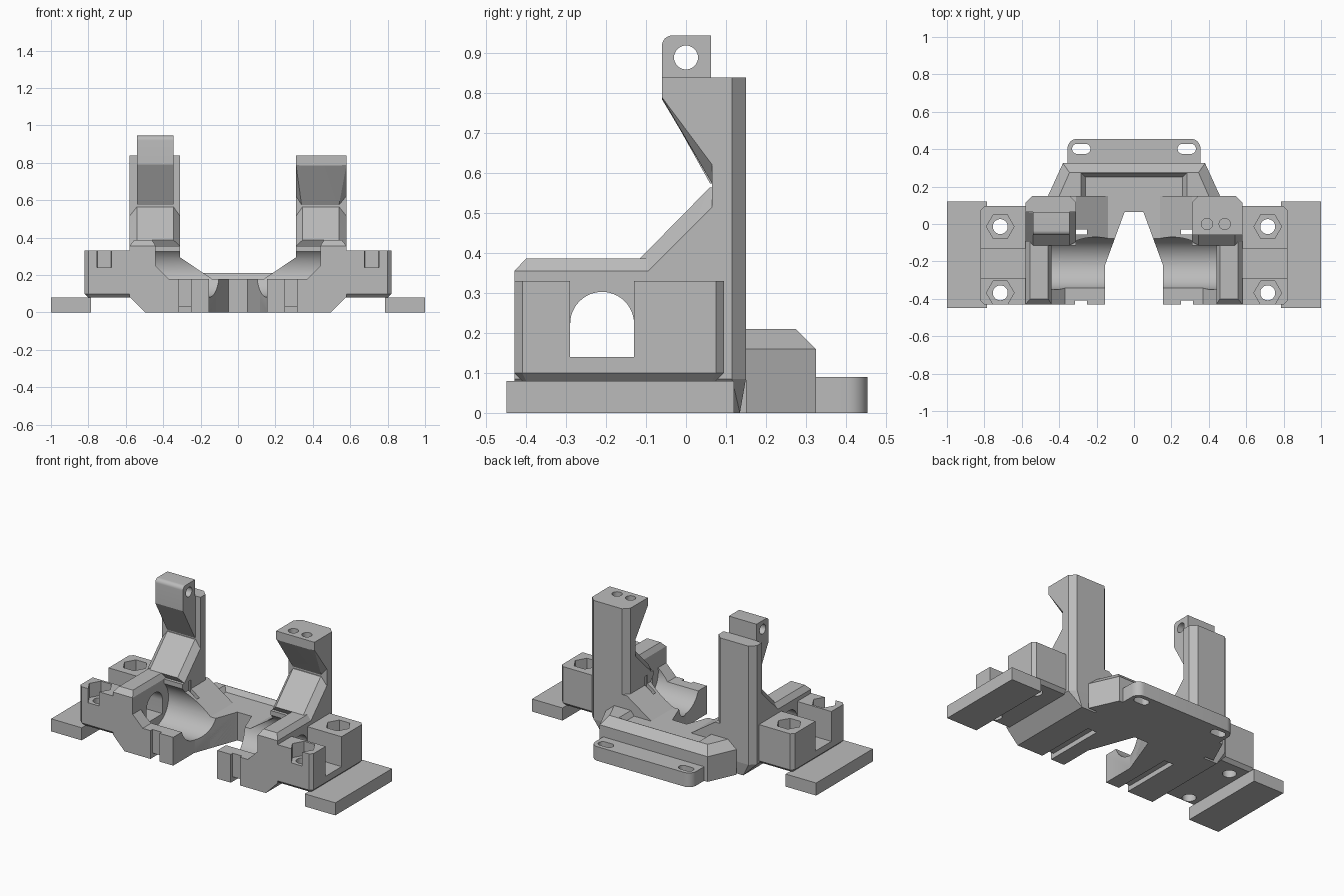
import bpy, bmesh, math

cube = bpy.data.objects.get("Cube")
if cube:
    bpy.data.objects.remove(cube, do_unlink=True)

grey = bpy.data.materials.new("plain grey")
grey.use_nodes = True
colour = (0.5, 0.5, 0.5, 1)
grey.diffuse_color = colour
grey.node_tree.nodes["Principled BSDF"].inputs["Base Color"].default_value = colour
parts = []


def make(name, bm):
    bmesh.ops.recalc_face_normals(bm, faces=bm.faces)
    mesh = bpy.data.meshes.new(name)
    bm.to_mesh(mesh)
    bm.free()
    mesh.materials.append(grey)
    obj = bpy.data.objects.new(name, mesh)
    bpy.context.collection.objects.link(obj)
    parts.append(obj)
    return obj


def prism(name, axis, pts, lo, hi):
    """Extrude a 2D outline along x (y,z), y (x,z) or z (x,y)."""
    place = {"x": lambda a, b, t: (t, a, b),
             "y": lambda a, b, t: (a, t, b),
             "z": lambda a, b, t: (a, b, t)}[axis]
    bm = bmesh.new()
    rings = [[bm.verts.new(place(a, b, t)) for a, b in pts] for t in (lo, hi)]
    for ring in rings:
        bm.faces.new(ring)
    n = len(pts)
    for i in range(n):
        j = (i + 1) % n
        bm.faces.new((rings[0][i], rings[0][j], rings[1][j], rings[1][i]))
    return make(name, bm)


def rect(a0, a1, b0, b1):
    return [(a0, b0), (a1, b0), (a1, b1), (a0, b1)]


def box(name, x0, x1, y0, y1, z0, z1):
    return prism(name, "z", rect(x0, x1, y0, y1), z0, z1)


def circle(a, b, r, n=48):
    return [(a + r * math.cos(math.tau * i / n), b + r * math.sin(math.tau * i / n))
            for i in range(n)]


def hull(name, pts):
    bm = bmesh.new()
    for p in pts:
        bm.verts.new(p)
    bmesh.ops.convex_hull(bm, input=bm.verts)
    bmesh.ops.delete(bm, geom=[v for v in bm.verts if not v.link_faces], context="VERTS")
    bmesh.ops.dissolve_limit(bm, angle_limit=0.01, verts=bm.verts, edges=bm.edges)
    return make(name, bm)


def at(z, outline):
    return [(x, y, z) for x, y in outline]


def cut(objs, cutters):
    """Subtract every cutter from every object, then discard the cutters."""
    for obj in objs:
        for c in cutters:
            mod = obj.modifiers.new("cut", "BOOLEAN")
            mod.operation, mod.solver, mod.object = "DIFFERENCE", "EXACT", c
        deps = bpy.context.evaluated_depsgraph_get()
        mesh = bpy.data.meshes.new_from_object(obj.evaluated_get(deps))
        obj.modifiers.clear()
        obj.data = mesh
    for c in cutters:
        parts.remove(c)
        bpy.data.objects.remove(c, do_unlink=True)


def mirror(*objs):
    for obj in objs:
        obj.modifiers.new("mirror", "MIRROR").use_mirror_merge = False


# Cradle body: low front, taller back with a sloped saddle
front_body = prism("front_body", "y", [
    (0, 0), (.497, 0), (.58, .085), (.58, .355), (.44, .355),
    (.44, .25), (.37, .18), (0, .18)], -.43, .1)
rear_body = prism("rear_body", "y", [
    (0, 0), (.497, 0), (.58, .085), (.58, .355), (.31, .355),
    (.31, .295), (.14, .18), (0, .18)], -.115, .115)
saddle = prism("saddle", "y", [
    (0, 0), (.4, 0), (.4, .295), (.31, .295), (.14, .18), (0, .18)], .1, .15)
cut([front_body, rear_body], [
    prism("bore", "x", circle(-.21, .223, .14, 64), -.1, .44),
    prism("axle_slot", "x", [(-.29, .14), (-.13, .14)] + circle(-.21, .223, .08)[:25], .4, .7),
    prism("mouth", "z", [(-.05, .065), (.05, .065), (.155, -.22), (.155, -.5),
                         (-.155, -.5), (-.155, -.22)], -.1, .5),
    box("strap_front", .25, .315, -.5, -.41, -.1, .25),
    box("strap_rear", .25, .315, -.055, -.03, -.1, .35),
    box("strap_groove", .25, .315, -.5, -.03, -.1, .03)])

# Chamfered ridge, and the ramp climbing to each post
ridge = hull("side_ridge", at(.355, rect(.44, .58, -.43, .1)) + at(.387, rect(.46, .555, -.4, .1)))
ramp = hull("post_ramp",
            [(x, y, z) for x in (.31, .58)
             for y, z in ((-.095, .355), (.065, .515), (.1, .515), (.1, .355))] +
            [(x, y, z) for x in (.345, .54)
             for y, z in ((-.115, .387), (.06, .565), (.1, .565))])

# Upright posts with chamfered back corners and a tapered base
post_outline = [(.31, .065), (.58, .065), (.58, .115), (.545, .15), (.345, .15), (.31, .115)]
post = prism("post", "z", post_outline, .085, .84)
post_base = hull("post_base", at(.085, post_outline) +
                 at(0, [(min(x, .497), min(y, .135)) for x, y in post_outline]))

# Bolt ears with nut pockets and a gap between the two blocks
ear_outline = [(.56, -.43), (.8, -.43), (.82, -.41), (.82, .075), (.8, .095), (.56, .095)]
ear_bottom = [(.56, -.41), (.79, -.41), (.8, -.4), (.8, .065), (.79, .075), (.56, .075)]
ear = hull("bolt_ear", at(.08, ear_bottom) + at(.1, ear_outline) + at(.33, ear_outline))
cutters = [box("ear_gap", .5, .9, -.29, -.13, .14, .5)]
for y in (-.368, -.014):
    cutters.append(prism("nut", "z", circle(.715, y, .074, 6), .24, .5))
    cutters.append(prism("bolt", "z", circle(.715, y, .04, 32), -.1, .5))
cutters.append(box("nut_opening", .678, .752, -.5, -.4, .24, .5))
cut([ear], cutters)

# Flat feet
foot = box("foot", .785, 1, -.45, .12, 0, .08)
mirror(front_body, rear_body, saddle, ridge, ramp, post, post_base, ear, foot)

# Left head: full-width overhang with two blind holes
head = hull("left_post_head",
            [(x, y, z) for x in (.31, .58)
             for y, z in ((-.06, .84), (.1, .84), (-.06, .79), (.1, .575))] +
            [(x, y, z) for x in (.34, .54) for y, z in ((-.06, .785), (.065, .575))])
cut([head], [prism("screw", "z", circle(x, 0, .03, 32), .78, .9) for x in (.39, .485)])

# Right head: narrow tab with a cross hole and a rounded front edge
corner = [(-.035 - .025 * math.cos(a), .92 + .025 * math.sin(a))
          for a in (math.pi / 16 * i for i in range(9))]
tab = prism("right_post_tab", "x", [(.1, .575), (.06, .575), (-.06, .79)] + corner +
            [(.062, .945), (.062, .84), (.1, .84)], -.54, -.345)
cut([tab], [prism("pin_hole", "x", circle(0, .89, .03, 32), -.7, -.2)])

# Rear bar with bevelled top and shallow recess
bar_outline = [(-.46, .15), (.46, .15), (.38, .325), (-.38, .325)]
bar = hull("rear_bar", at(0, bar_outline) + at(.16, bar_outline) +
           at(.21, [(-.4, .15), (.4, .15), (.345, .275), (-.345, .275)]))
cut([bar], [hull("recess", at(.18, rect(-.26, .26, .1, .25)) + at(.22, rect(-.29, .29, .1, .28)))])

# Rear mounting plate with rounded corners and slotted holes
r = .05
back = [(s * .305 + r * math.cos(a), .405 + r * math.sin(a))
        for s, start in ((1, 0), (-1, math.pi / 2))
        for a in (start + math.pi / 16 * i for i in range(9))]
plate = prism("rear_plate", "z", [(-.355, .3), (.355, .3)] + back, 0, .09)
slots = []
for s in (-1, 1):
    ring = [(x + s * .282 + (.022 if i < 16 or i > 47 else -.022), y)
            for i, (x, y) in enumerate(circle(0, .402, .027, 64))]
    slots.append(prism("slot", "z", ring, -.1, .2))
cut([plate], slots)

# Smooth the curved walls and keep the edges crisp
bpy.ops.object.select_all(action="DESELECT")
for obj in parts:
    obj.select_set(True)
bpy.context.view_layer.objects.active = parts[0]
bpy.ops.object.shade_smooth_by_angle(angle=math.radians(25))
